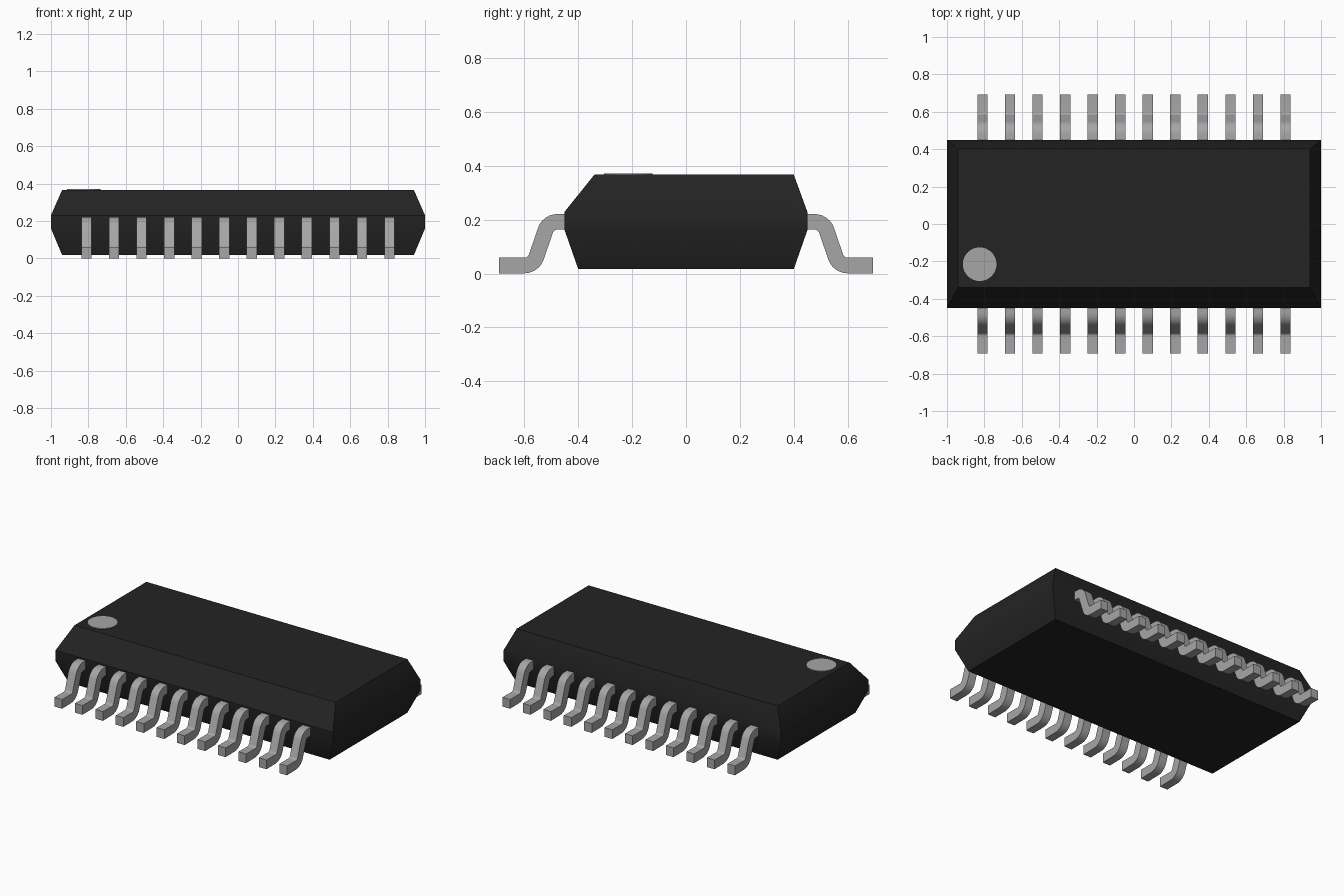
import bpy, bmesh, math
from mathutils import Vector

if "Cube" in bpy.data.objects:
    bpy.data.objects.remove(bpy.data.objects["Cube"])


def material(name, value):
    m = bpy.data.materials.new(name)
    m.diffuse_color = (value, value, value, 1)
    m.use_nodes = True
    m.node_tree.nodes["Principled BSDF"].inputs["Base Color"].default_value = m.diffuse_color
    return m


black = material("black_resin", 0.017)
metal = material("grey_metal", 0.38)


def make_object(name, bm, mat, angle=30):
    bmesh.ops.recalc_face_normals(bm, faces=bm.faces)
    mesh = bpy.data.meshes.new(name)
    bm.to_mesh(mesh)
    bm.free()
    mesh.materials.append(mat)
    ob = bpy.data.objects.new(name, mesh)
    bpy.context.collection.objects.link(ob)
    bpy.ops.object.select_all(action='DESELECT')
    ob.select_set(True)
    bpy.context.view_layer.objects.active = ob
    bpy.ops.object.shade_smooth_by_angle(angle=math.radians(angle))
    return ob


# Package body: stacked rectangles (z, half width, front y, back y)
levels = [(0.017, 0.94, -0.40, 0.40), (0.16, 1.0, -0.45, 0.45),
          (0.23, 1.0, -0.45, 0.45), (0.367, 0.94, -0.34, 0.40)]
bm = bmesh.new()
rings = [[bm.verts.new(p) for p in ((-x, f, z), (x, f, z), (x, b, z), (-x, b, z))]
         for z, x, f, b in levels]
for lo, hi in zip(rings, rings[1:]):
    for i in range(4):
        j = (i + 1) % 4
        bm.faces.new((lo[i], lo[j], hi[j], hi[i]))
bm.faces.new(rings[0])
bm.faces.new(rings[-1])
make_object("package_body", bm, black)

# Orientation dot: thin disc on the top near the front left corner
bm = bmesh.new()
bmesh.ops.create_cone(bm, cap_ends=True, segments=32, radius1=0.09,
                      radius2=0.09, depth=0.006)
bmesh.ops.translate(bm, verts=bm.verts, vec=(-0.825, -0.215, 0.368))
make_object("orientation_dot", bm, metal)


def lead_profile(thick=0.058, radius=0.047, steps=6):
    """Outline of the bent lead in (distance from centre, z)."""
    path = [Vector(p) for p in ((0.42, 0.192), (0.511, 0.192),
                                (0.566, 0.030), (0.693, 0.030))]
    upper, lower = [], []

    def add(p, a, t=thick):
        n = Vector((-math.sin(a), math.cos(a))) * t / 2
        upper.append(p + n)
        lower.append(p - n)

    add(path[0], 0)
    for a, b, c in zip(path, path[1:], path[2:]):
        d1, d2 = (b - a).normalized(), (c - b).normalized()
        a1, a2 = math.atan2(d1.y, d1.x), math.atan2(d2.y, d2.x)
        sign = 1 if a2 > a1 else -1
        start = b - d1 * radius * math.tan(abs(a2 - a1) / 2)
        centre = start + Vector((-d1.y, d1.x)) * radius * sign
        for i in range(steps + 1):
            t = a1 + (a2 - a1) * i / steps
            add(centre + Vector((math.sin(t), -math.cos(t))) * radius * sign, t)
    add(path[-1], 0, 0.060)
    return upper, lower


# Two rows of twelve bent leads
upper, lower = lead_profile()
for side, name in ((-1, "front_leads"), (1, "back_leads")):
    bm = bmesh.new()
    for k in range(12):
        x = (k - 5.5) * 0.1473
        sections = []
        for u, l in zip(upper, lower):
            sections.append([bm.verts.new((x + dx, side * p.x, p.y)) for dx, p in
                             ((-0.0275, u), (0.0275, u), (0.0275, l), (-0.0275, l))])
        for s, t in zip(sections, sections[1:]):
            for i in range(4):
                j = (i + 1) % 4
                bm.faces.new((s[i], s[j], t[j], t[i]))
        bm.faces.new(sections[0])
        bm.faces.new(sections[-1])
    make_object(name, bm, metal)
